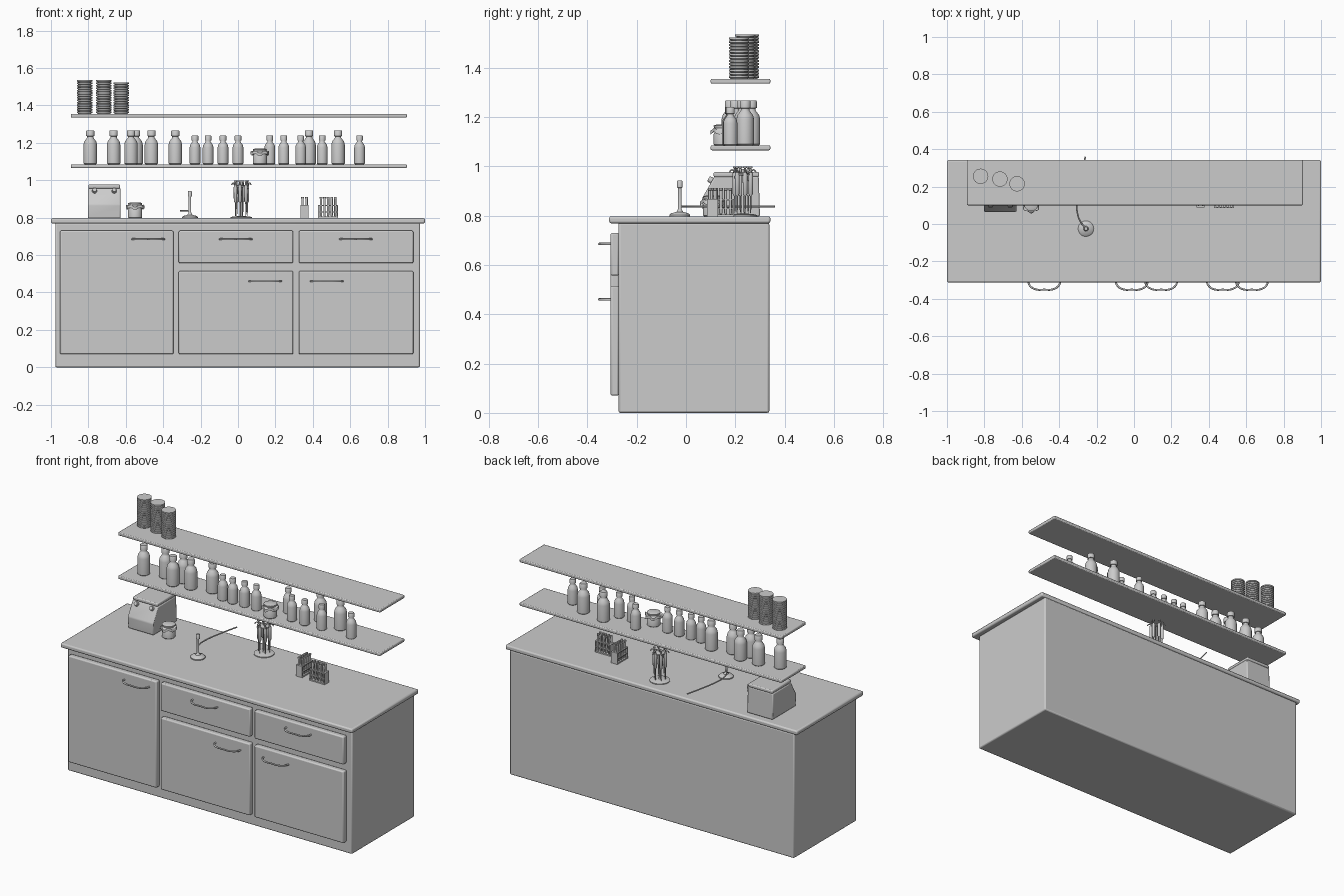
import bpy, bmesh, math
from mathutils import Vector, Matrix

if "Cube" in bpy.data.objects:
    bpy.data.objects.remove(bpy.data.objects["Cube"])


def finish(name, bm, bevel=0.0, segs=2):
    bmesh.ops.recalc_face_normals(bm, faces=bm.faces)
    me = bpy.data.meshes.new(name)
    bm.to_mesh(me)
    bm.free()
    ob = bpy.data.objects.new(name, me)
    bpy.context.collection.objects.link(ob)
    bpy.ops.object.select_all(action='DESELECT')
    ob.select_set(True)
    bpy.context.view_layer.objects.active = ob
    if bevel:
        m = ob.modifiers.new("bevel", 'BEVEL')
        m.width, m.segments = bevel, segs
    bpy.ops.object.shade_smooth_by_angle(angle=math.radians(40))
    return ob


def box(name, x0, x1, y0, y1, z0, z1, bevel=0.0, segs=2):
    bm = bmesh.new()
    c = Matrix.Translation(((x0 + x1) / 2, (y0 + y1) / 2, (z0 + z1) / 2))
    bmesh.ops.create_cube(bm, size=1, matrix=c @ Matrix.Diagonal((x1 - x0, y1 - y0, z1 - z0, 1)))
    return finish(name, bm, bevel, segs)


def lathe(name, profile, loc, sides=20, wave=None):
    """Revolve (radius, height) points; wave(i, angle) scales a ring's radius."""
    bm = bmesh.new()
    rings = []
    for i, (r, z) in enumerate(profile):
        ring = []
        for k in range(sides):
            a = 2 * math.pi * k / sides
            s, dz = wave(i, a) if wave else (1, 0)
            ring.append(bm.verts.new((loc[0] + r * s * math.cos(a), loc[1] + r * s * math.sin(a), loc[2] + z + dz)))
        rings.append(ring)
    for a, b in zip(rings, rings[1:]):
        for k in range(sides):
            j = (k + 1) % sides
            bm.faces.new((a[k], a[j], b[j], b[k]))
    bm.faces.new(rings[0])
    bm.faces.new(rings[-1])
    return finish(name, bm)


def tube(name, points, radius, smooth=True):
    cu = bpy.data.curves.new(name, 'CURVE')
    cu.dimensions = '3D'
    cu.bevel_depth, cu.bevel_resolution = radius, 2
    cu.use_fill_caps = True
    cu.resolution_u = 6
    sp = cu.splines.new('BEZIER' if smooth else 'POLY')
    pts = sp.bezier_points if smooth else sp.points
    pts.add(len(points) - 1)
    for p, co in zip(pts, points):
        if smooth:
            p.co = co
            p.handle_left_type = p.handle_right_type = 'AUTO'
        else:
            p.co = (*co, 1)
    ob = bpy.data.objects.new(name, cu)
    bpy.context.collection.objects.link(ob)
    return ob


# Bench body, worktop and wall shelves
TOP = 0.797
box("bench_body", -0.977, 0.973, -0.274, 0.338, 0, 0.772, 0.008)
box("worktop", -1, 1, -0.312, 0.342, 0.769, TOP, 0.008)
for i, z in enumerate((1.065, 1.335)):
    box(f"wall_shelf_{i}", -0.893, 0.903, 0.10, 0.342, z, z + 0.02, 0.005)

# Doors and drawers: x range, z range, handle centre x and z
fronts = [("left_door", -0.952, -0.345, 0.07, 0.73, -0.48, 0.685),
          ("middle_drawer", -0.317, 0.295, 0.557, 0.73, -0.012, 0.685),
          ("right_drawer", 0.325, 0.937, 0.557, 0.73, 0.63, 0.685),
          ("middle_door", -0.317, 0.295, 0.07, 0.515, 0.145, 0.46),
          ("right_door", 0.325, 0.937, 0.07, 0.515, 0.475, 0.46)]
for name, x0, x1, z0, z1, hx, hz in fronts:
    box(name, x0, x1, -0.306, -0.272, z0, z1, 0.007)
    bow = [(-0.086, -0.30), (-0.08, -0.325), (-0.05, -0.348), (0, -0.351),
           (0.05, -0.348), (0.08, -0.325), (0.086, -0.30)]
    tube(name + "_handle", [(hx + dx, y, hz) for dx, y in bow], 0.005)

# Stacks of lidded dishes on the upper shelf
for i, (x, y, n) in enumerate([(-0.82, 0.255, 14), (-0.717, 0.24, 14), (-0.625, 0.215, 13)]):
    prof = []
    p = 0.0129
    for k in range(n):
        z = k * p
        prof += [(0.034, z), (0.037, z + 0.3 * p), (0.041, z + 0.32 * p), (0.041, z + 0.95 * p)]
    lathe(f"dish_stack_{i}", prof, (x, y, 1.355), 24)

# Bottles on the lower shelf
body = [(0.030, 0), (0.036, 0.005), (0.036, 0.105), (0.032, 0.122), (0.020, 0.138),
        (0.017, 0.142), (0.017, 0.15), (0.022, 0.151), (0.022, 0.178), (0.019, 0.182)]
large = [(-0.79, 0.206), (-0.665, 0.24), (-0.572, 0.18), (-0.545, 0.245), (-0.463, 0.2),
         (-0.335, 0.23), (0.38, 0.265), (0.535, 0.24)]
small = [(-0.23, 0.18), (-0.16, 0.178), (-0.08, 0.18), (0.0, 0.18), (0.17, 0.25),
         (0.245, 0.178), (0.335, 0.175), (0.45, 0.178), (0.65, 0.18)]
for i, (x, y) in enumerate(large):
    lathe(f"large_bottle_{i}", body, (x, y, 1.085))
for i, (x, y) in enumerate(small):
    lathe(f"small_bottle_{i}", [(r * 0.8, z * 0.85) for r, z in body], (x, y, 1.085))

# Jars with ruffled covers
jar = [(0.034, 0), (0.038, 0.004), (0.038, 0.045), (0.033, 0.055), (0.033, 0.062)]
cover = [(0.035, 0.06), (0.047, 0.05), (0.046, 0.066), (0.036, 0.07), (0.038, 0.08), (0.025, 0.085)]
ruffle = lambda i, a: (1 + (0.08 * math.sin(7 * a) if i in (1, 2) else 0),
                       0.006 * math.sin(5 * a) if i in (1, 2) else 0)
for i, (x, y, z) in enumerate([(0.117, 0.15, 1.085), (-0.55, 0.107, TOP)]):
    lathe(f"jar_{i}", jar, (x, y, z))
    lathe(f"jar_cover_{i}", cover, (x, y, z), 40, ruffle)

# Bench-top machine: extruded side profile, lid and two dials
bm = bmesh.new()
side = [(0.07, TOP), (0.065, 0.87), (0.115, 0.958), (0.295, 0.958), (0.30, TOP)]
f = bm.faces.new([bm.verts.new((-0.803, y, z)) for y, z in side])
ext = bmesh.ops.extrude_face_region(bm, geom=[f])
bmesh.ops.translate(bm, vec=(0.175, 0, 0), verts=[v for v in ext['geom'] if isinstance(v, bmesh.types.BMVert)])
finish("machine_body", bm, 0.006)
box("machine_lid", -0.80, -0.631, 0.112, 0.297, 0.956, 0.977, 0.006)
for i, x in enumerate((-0.767, -0.662)):
    bm = bmesh.new()
    n = Vector((0, -0.87, 0.49))
    m = Matrix.Translation(Vector((x, 0.105, 0.942)) + n * 0.006) @ n.to_track_quat('Z', 'Y').to_matrix().to_4x4()
    bmesh.ops.create_cone(bm, cap_ends=True, segments=20, radius1=0.014, radius2=0.011, depth=0.02, matrix=m)
    finish(f"machine_dial_{i}", bm)

# Burner with its hose running to the back
lathe("burner", [(0.042, 0), (0.042, 0.006), (0.036, 0.012), (0.014, 0.018), (0.009, 0.026), (0.007, 0.03),
                 (0.007, 0.115), (0.011, 0.117), (0.011, 0.142), (0.009, 0.145)], (-0.257, -0.025, TOP))
tube("burner_hose", [(-0.257, -0.025, 0.837), (-0.285, 0.01, 0.837), (-0.303, 0.06, 0.837),
                     (-0.305, 0.12, 0.837), (-0.285, 0.25, 0.837), (-0.26, 0.36, 0.837)], 0.004)

# Carousel stand with hanging pipettes
cx, cy = 0.018, 0.23
lathe("carousel_stand", [(0.058, 0), (0.058, 0.005), (0.045, 0.009), (0.008, 0.012), (0.005, 0.02),
                         (0.005, 0.165), (0.032, 0.168), (0.032, 0.174), (0.006, 0.178), (0.006, 0.192)],
      (cx, cy, TOP), 24)
pip = [(0.0015, 0), (0.003, 0.025), (0.0035, 0.07), (0.009, 0.08), (0.010, 0.15), (0.008, 0.165),
       (0.004, 0.167), (0.004, 0.183), (0.008, 0.184), (0.008, 0.19)]
for i in range(6):
    a = 2 * math.pi * i / 6 + 0.3
    d = Vector((math.cos(a), math.sin(a), 0))
    p = Vector((cx, cy, TOP + 0.012)) + d * 0.033
    lathe(f"pipette_{i}", pip, p, 12)
    t = Vector((0, 0, 0.172))
    tube(f"pipette_hook_{i}", [p + t, p + t + d * 0.014 + Vector((0, 0, 0.004)),
                               p + t + d * 0.022 - Vector((0, 0, 0.006))], 0.003)


# Two tube racks, the second turned a quarter
def rack(name, x, y, turned):
    def place(u0, u1, v0, v1):
        return (x + v0, x + v1, y + u0, y + u1) if turned else (x + u0, x + u1, y + v0, y + v1)
    for k, (z0, z1) in enumerate([(0, 0.008), (0.03, 0.036), (0.064, 0.07)]):
        box(f"{name}_plate_{k}", *place(-0.053, 0.053, -0.022, 0.022), TOP + z0, TOP + z1)
    for k, s in enumerate((-0.05, 0.05)):
        box(f"{name}_end_{k}", *place(s - 0.003, s + 0.003, -0.022, 0.022), TOP, TOP + 0.07)
    for r in (-0.011, 0.011):
        for k in range(5):
            u = -0.038 + 0.019 * k
            px, py = (x + r, y + u) if turned else (x + u, y + r)
            lathe(f"{name}_tube", [(0.003, 0.008), (0.006, 0.014), (0.006, 0.105), (0.0075, 0.106),
                                   (0.0075, 0.114)], (px, py, TOP), 12)


rack("tube_rack_a", 0.482, 0.107, False)
rack("tube_rack_b", 0.356, 0.142, True)
